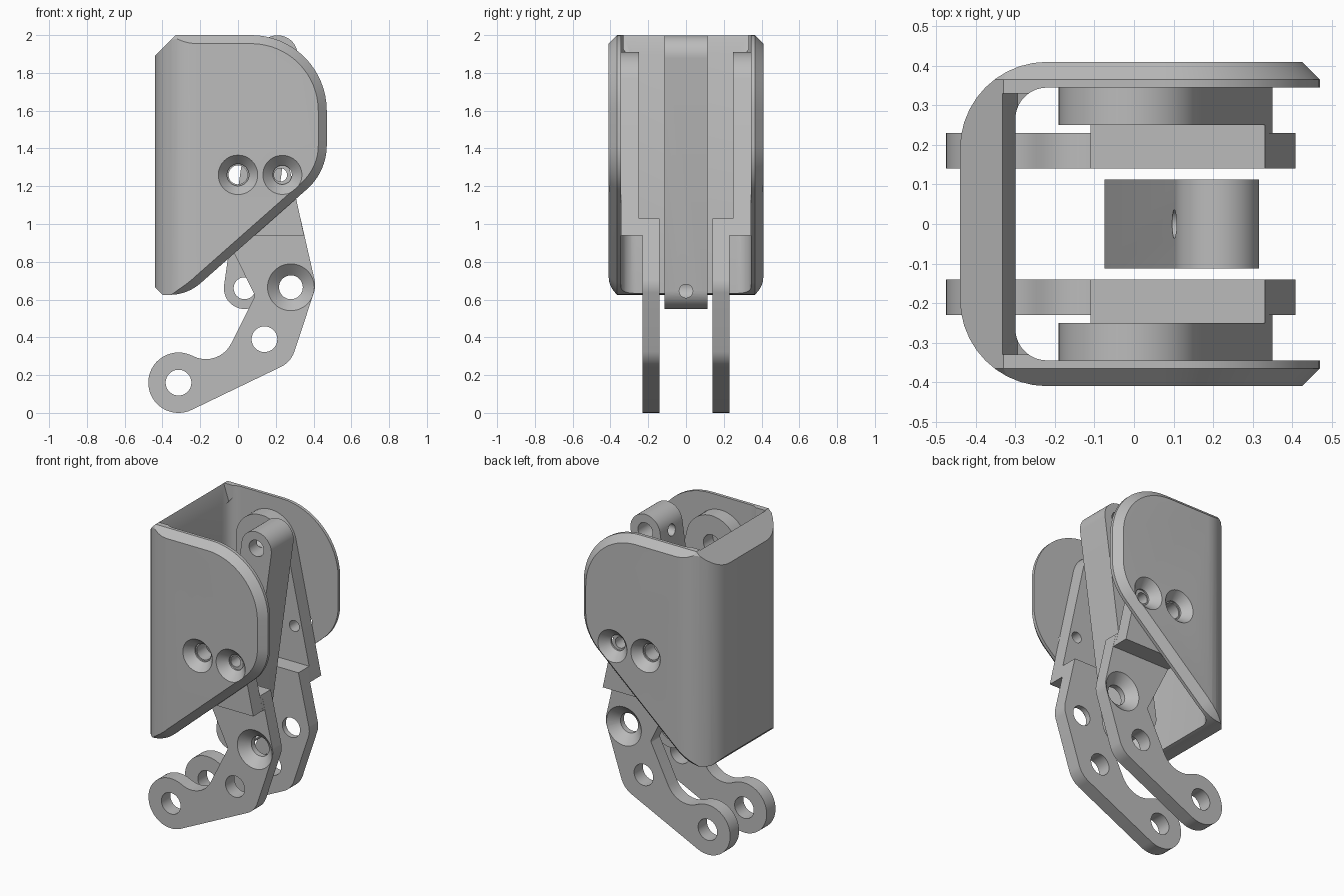
import bpy, bmesh
from math import cos, sin, pi, radians, tan
from mathutils import Vector

cube = bpy.data.objects.get("Cube")
if cube:
    bpy.data.objects.remove(cube, do_unlink=True)

grey = bpy.data.materials.new("plain_grey")
grey.use_nodes = True
grey.diffuse_color = (0.5, 0.5, 0.5, 1)
grey.node_tree.nodes["Principled BSDF"].inputs["Base Color"].default_value = (0.5, 0.5, 0.5, 1)


def arc(cx, cy, r, a0, a1, n=24):
    """Points on an arc, angles in degrees."""
    return [(cx + r * cos(radians(a0 + (a1 - a0) * i / n)),
             cy + r * sin(radians(a0 + (a1 - a0) * i / n))) for i in range(n + 1)]


def rounded(corners, steps=10):
    """Polygon outline with an optional fillet radius as third value."""
    out = []
    for i, c in enumerate(corners):
        p = Vector(c[:2])
        if len(c) < 3:
            out.append(tuple(p))
            continue
        a = (Vector(corners[i - 1][:2]) - p).normalized()
        b = (Vector(corners[(i + 1) % len(corners)][:2]) - p).normalized()
        half = a.angle(b) / 2
        mid = p + (a + b).normalized() * (c[2] / sin(half))
        s = p + a * (c[2] / tan(half)) - mid
        e = p + b * (c[2] / tan(half)) - mid
        turn = s.angle(e)
        for k in range(steps + 1):
            t = k / steps
            out.append(tuple(mid + (s * sin((1 - t) * turn) + e * sin(t * turn)) / sin(turn)))
    return out


def inset(pts, d):
    """Move a counter-clockwise outline inward by d."""
    out = []
    for i, p in enumerate(pts):
        p = Vector(p)
        a = (p - Vector(pts[i - 1])).normalized()
        b = (Vector(pts[(i + 1) % len(pts)]) - p).normalized()
        n = Vector((-a.y - b.y, a.x + b.x)).normalized()
        out.append(tuple(p + n * (d / max(0.3, n.dot(Vector((-a.y, a.x)))))))
    return out


def at_y(pts, y):
    return [(x, y, z) for x, z in pts]


def loft(name, rings):
    """Closed solid through matching rings of 3D points."""
    bm = bmesh.new()
    loops = [[bm.verts.new(p) for p in ring] for ring in rings]
    n = len(loops[0])
    for lo, hi in zip(loops, loops[1:]):
        for i in range(n):
            bm.faces.new((lo[i], lo[(i + 1) % n], hi[(i + 1) % n], hi[i]))
    bm.faces.new(loops[0])
    bm.faces.new(loops[-1])
    bmesh.ops.recalc_face_normals(bm, faces=bm.faces)
    mesh = bpy.data.meshes.new(name)
    bm.to_mesh(mesh)
    bm.free()
    mesh.materials.append(grey)
    ob = bpy.data.objects.new(name, mesh)
    bpy.context.collection.objects.link(ob)
    return ob


def slab(name, pts, y0, y1):
    return loft(name, [at_y(pts, y0), at_y(pts, y1)])


def boolean(ob, cutter, mode='DIFFERENCE'):
    mod = ob.modifiers.new("cut", 'BOOLEAN')
    mod.operation, mod.object, mod.solver = mode, cutter, 'EXACT'
    bpy.context.view_layer.objects.active = ob
    bpy.ops.object.modifier_apply(modifier=mod.name)
    bpy.data.objects.remove(cutter, do_unlink=True)


def bore(ob, x, z, steps):
    """Round hole along y; steps are (y, radius) pairs."""
    boolean(ob, loft("bore", [at_y(arc(x, z, r, 0, 352.5, 47), y) for y, r in steps]))


def finish(ob):
    bpy.ops.object.select_all(action='DESELECT')
    ob.select_set(True)
    bpy.context.view_layer.objects.active = ob
    bpy.ops.object.shade_smooth_by_angle(angle=radians(25))


# Outer shell: U-shaped wall trimmed by a chamfered side profile
wall = rounded([(0.6, -0.41), (0.6, -0.345), (-0.30, -0.345, 0.08), (-0.30, 0.345, 0.08),
                (0.6, 0.345), (0.6, 0.41), (-0.44, 0.41, 0.22), (-0.44, -0.41, 0.22)])
shell = loft("shell", [[(x, y, z) for x, y in wall] for z in (0.5, 2.1)])
side = rounded([(-0.50, 0.725), (-0.40, 0.625), (-0.268, 0.625, 0.25), (0.47, 1.277, 0.31),
                (0.47, 2.0, 0.40), (-0.33, 2.0), (-0.50, 1.83)], 16)
small = inset(side, 0.065)
boolean(shell, loft("trim", [at_y(small, -0.43), at_y(side, -0.365),
                             at_y(side, 0.365), at_y(small, 0.43)]), 'INTERSECT')
# Bevel on the inner top edge of the back wall
boolean(shell, slab("bevel", [(-0.34, 2.02), (-0.295, 1.885), (-0.2, 2.02)], -0.33, 0.33))
# Countersunk screw holes
for x, r in ((0.0, 0.058), (0.235, 0.05)):
    for s in (-1, 1):
        bore(shell, x, 1.26, [(s * 0.42, 0.113), (s * 0.355, r), (s * 0.30, r)])
finish(shell)

# Centre lever with a pin hole at each end and cross-drilled set screws
low, top = Vector((0.035, 0.66)), Vector((0.21, 1.893))
tilt = Vector((0, 1)).angle_signed(top - low) * -180 / pi
lever = slab("centre_lever", arc(*top, 0.106, tilt, tilt + 180) +
             arc(*low, 0.11, tilt + 180, tilt + 360), -0.113, 0.113)
bore(lever, *low, [(-0.2, 0.058), (0.2, 0.058)])
bore(lever, *top, [(-0.2, 0.052), (0.2, 0.052)])
for x0, x1, z in ((low.x, 0.3, 0.645), (0.0, top.x, 1.885)):
    boolean(lever, loft("screw", [[(x, y, zz) for y, zz in arc(0, z, 0.036, 0, 345, 23)]
                                  for x in (x0, x1)]))
finish(lever)

# Lower arm outline, running from the foot pivot up to the ledge
foot = arc(-0.315, 0.16, 0.16, 65, 295.6, 32)
arm_outline = foot + rounded([foot[-1], (0.28, 0.269, 0.14), (0.413, 0.67, 0.13), (0.331, 1.03),
                              (-0.11, 1.03), (0.09, 0.62, 0.02), (-0.101, 0.237, 0.15),
                              foot[0]])[1:-1]
# Mounting plate with a round top, and the pad joining it to the arm
plate_outline = [(-0.067, 0.94), (0.35, 0.94)] + arc(-0.008, 1.7275, 0.1825, 12.3, 180) + \
                [(-0.19, 1.2), (-0.11, 1.03)]
pad_outline = [(-0.067, 0.94), (0.35, 0.94), (0.331, 1.03), (-0.11, 1.03)]

for s, label in ((-1, "front"), (1, "back")):
    arm = slab(label + "_lower_arm", arm_outline, s * 0.14, s * 0.23)
    for x, z in ((-0.315, 0.16), (0.14, 0.39)):
        bore(arm, x, z, [(s * 0.1, 0.068), (s * 0.3, 0.068)])
    bore(arm, 0.28, 0.665, [(s * 0.1, 0.063), (s * 0.175, 0.063), (s * 0.24, 0.135)])
    finish(arm)
    finish(slab(label + "_joining_pad", pad_outline, s * 0.23, s * 0.25))
    plate = slab(label + "_mounting_plate", plate_outline, s * 0.25, s * 0.345)
    for x, z, r in ((0.0, 1.26, 0.05), (0.225, 1.26, 0.035), (-0.008, 1.7275, 0.06)):
        bore(plate, x, z, [(s * 0.2, r), (s * 0.4, r)])
    finish(plate)
